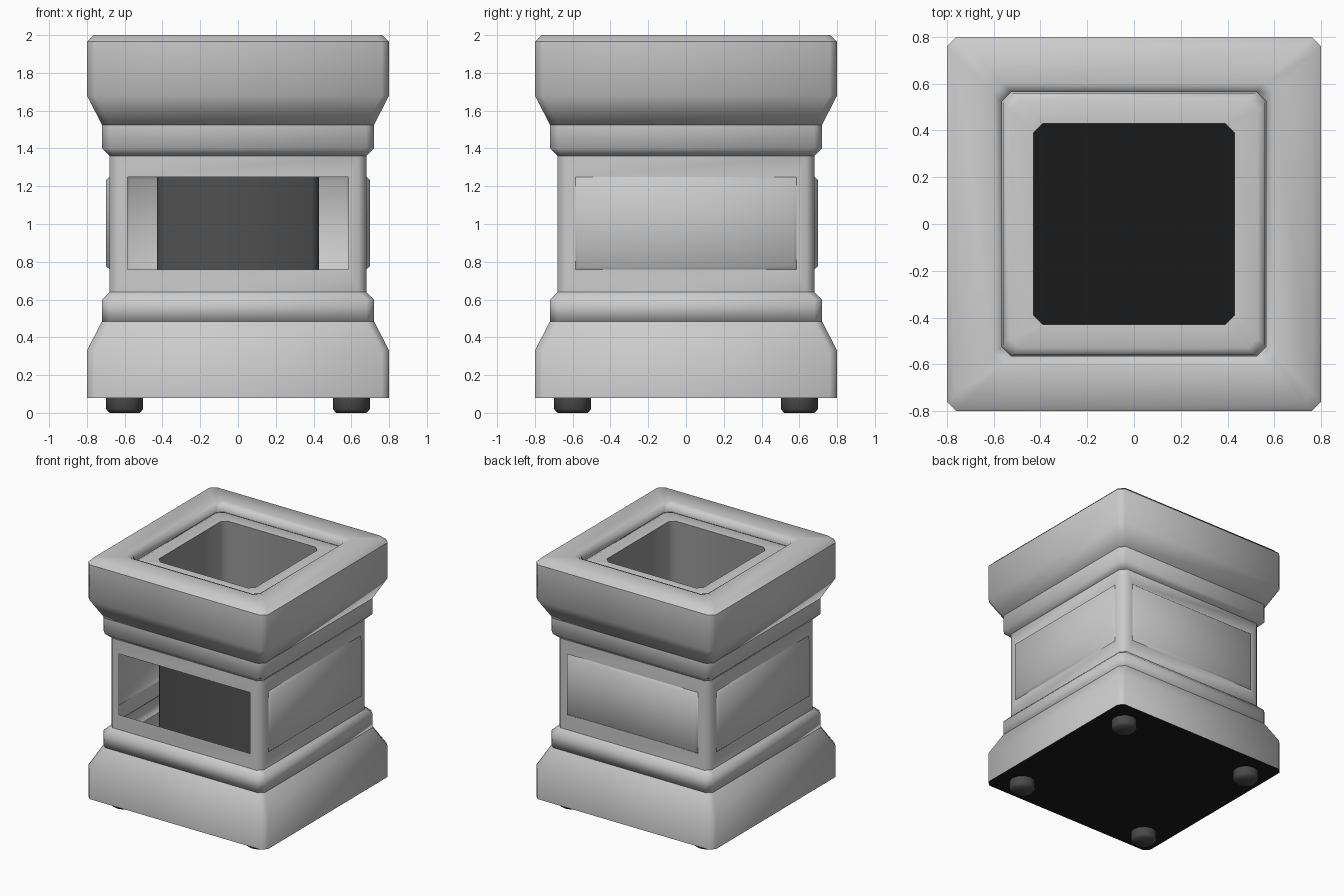
import bpy, bmesh, math

if "Cube" in bpy.data.objects:
    bpy.data.objects.remove(bpy.data.objects["Cube"])


def add_object(name, bm, shade=None, smooth=True):
    for f in bm.faces:
        f.smooth = smooth
    me = bpy.data.meshes.new(name)
    bm.to_mesh(me)
    bm.free()
    if shade is not None:
        mat = bpy.data.materials.new(name + "_grey")
        mat.diffuse_color = (shade, shade, shade, 1)
        mat.use_nodes = True
        mat.node_tree.nodes["Principled BSDF"].inputs["Base Color"].default_value = mat.diffuse_color
        me.materials.append(mat)
    ob = bpy.data.objects.new(name, me)
    bpy.context.collection.objects.link(ob)
    return ob


def ring(bm, h, z, c=0.04):
    # square outline with clipped corners
    k = h - c
    pts = [(k, -h), (h, -k), (h, k), (k, h), (-k, h), (-h, k), (-h, -k), (-k, -h)]
    return [bm.verts.new((x, y, z)) for x, y in pts]


def loft(bm, profile):
    faces = []
    rings = [ring(bm, h, z) for h, z in profile]
    for a, b in zip(rings, rings[1:]):
        for i in range(8):
            j = (i + 1) % 8
            faces.append(bm.faces.new((a[i], a[j], b[j], b[i])))
    bm.normal_update()
    return faces


# stacked mouldings, rim and hollow shaft, each softly shaded on its own
parts = [
    ("base", [(0.80, 0.08), (0.80, 0.33), (0.72, 0.485)], None),
    ("lower_moulding", [(0.705, 0.485), (0.72, 0.485), (0.72, 0.60), (0.68, 0.64)], None),
    ("upper_moulding", [(0.665, 1.36), (0.68, 1.36), (0.72, 1.40), (0.72, 1.525)], None),
    ("top_block", [(0.705, 1.525), (0.72, 1.525), (0.80, 1.68), (0.80, 1.965)], None),
    ("top_rim", [(0.80, 1.965), (0.765, 2.0), (0.60, 2.0), (0.565, 1.985), (0.565, 1.93)], None),
    ("inner_ledge", [(0.565, 1.90), (0.56, 1.935), (0.53, 1.95), (0.43, 1.945)], None),
    ("shaft_upper", [(0.43, 1.945), (0.43, 1.40)], 0.3),
    ("shaft_lower", [(0.43, 1.40), (0.43, 0.085)], 0.08),
]
for name, profile, shade in parts:
    bm = bmesh.new()
    loft(bm, profile)
    add_object(name, bm, shade)

# dark underside plate, also the floor of the shaft
bm = bmesh.new()
bm.faces.new(list(reversed(ring(bm, 0.80, 0.08))))
add_object("bottom_plate", bm, 0.01, smooth=False)

# middle wall: open at the front, raised panels on the other three sides
bm = bmesh.new()
walls = loft(bm, [(0.68, 0.64), (0.68, 1.36)])[1::2]
walls = [f for f in bm.faces if max(abs(f.normal.x), abs(f.normal.y)) > 0.9]
bmesh.ops.inset_individual(bm, faces=walls, thickness=0.05)
for f in walls:
    axis = 0 if abs(f.normal.y) > 0.5 else 1
    for v in f.verts:
        v.co[axis] = math.copysign(0.585, v.co[axis])
        v.co.z = 0.76 if v.co.z < 1 else 1.25
bmesh.ops.split_edges(bm, edges=list({e for f in walls for e in f.edges}))
front = [f for f in walls if f.normal.y < -0.5]
raised = [f for f in walls if f not in front]
bmesh.ops.inset_individual(bm, faces=raised, thickness=0.025, depth=0.02)
bmesh.ops.delete(bm, geom=front, context='FACES')
add_object("middle_wall", bm)

# four short dark feet with bevelled undersides
for sx in (-1, 1):
    for sy in (-1, 1):
        bm = bmesh.new()
        loops = []
        for r, z in ((0.08, 0.0), (0.098, 0.02), (0.098, 0.08)):
            loops.append([bm.verts.new((sx * 0.6 + r * math.cos(math.tau * i / 12),
                                        sy * 0.6 + r * math.sin(math.tau * i / 12), z))
                          for i in range(12)])
        bm.faces.new(list(reversed(loops[0])))
        for a, b in zip(loops, loops[1:]):
            for i in range(12):
                j = (i + 1) % 12
                bm.faces.new((a[i], a[j], b[j], b[i]))
        side = ("front" if sy < 0 else "back") + ("_left" if sx < 0 else "_right")
        add_object("foot_" + side, bm, 0.07)
